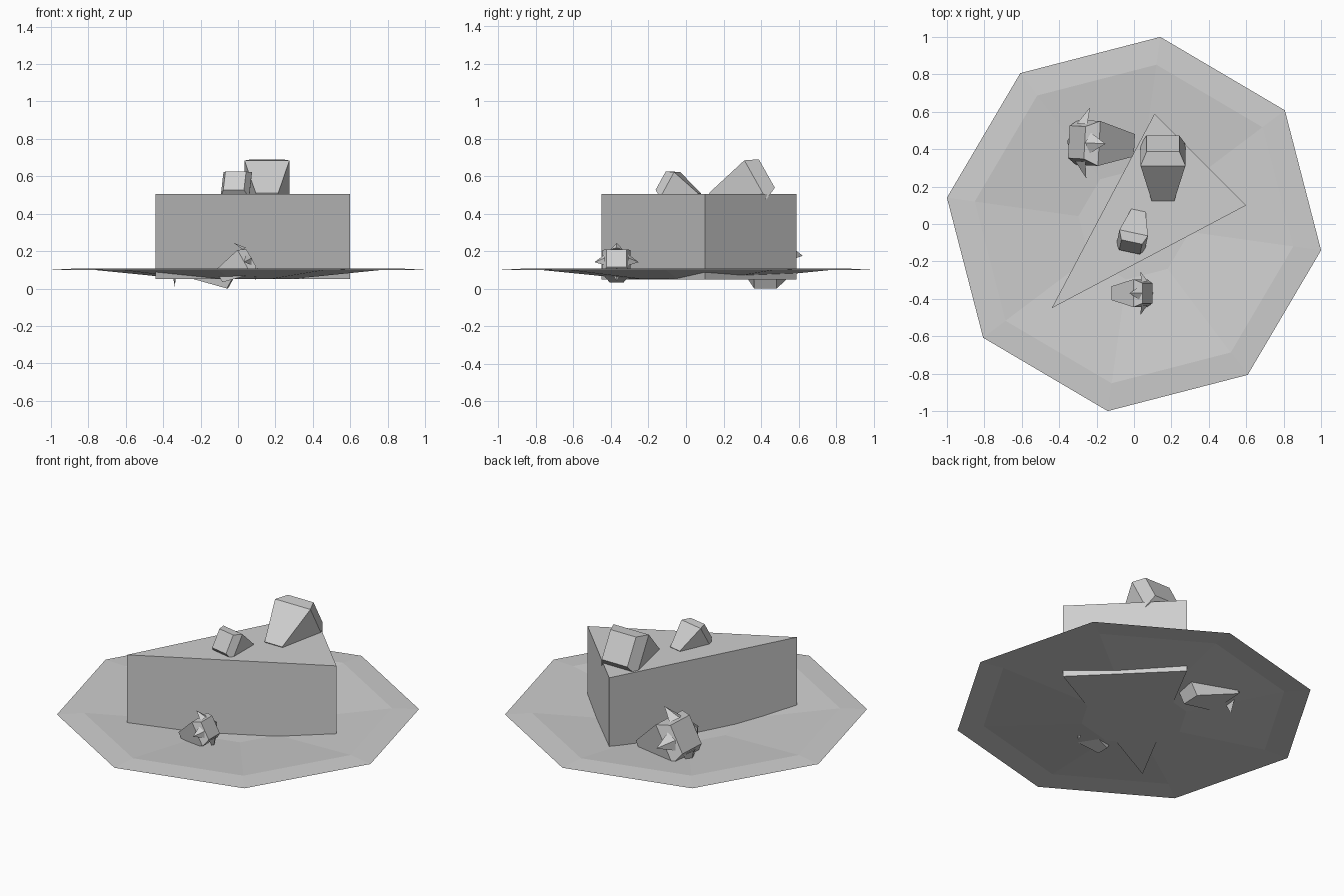
import bpy, bmesh
from math import radians, cos, sin, pi
from mathutils import Vector

cube = bpy.data.objects.get("Cube")
if cube:
    bpy.data.objects.remove(cube, do_unlink=True)

grey = bpy.data.materials.new("plain_grey")
grey.use_nodes = True
grey.diffuse_color = (0.62, 0.62, 0.62, 1)
grey.node_tree.nodes["Principled BSDF"].inputs["Base Color"].default_value = (0.62, 0.62, 0.62, 1)


def finish(name, bm, fix_normals=True):
    if fix_normals:
        bmesh.ops.recalc_face_normals(bm, faces=bm.faces)
    mesh = bpy.data.meshes.new(name)
    bm.to_mesh(mesh)
    bm.free()
    mesh.materials.append(grey)
    obj = bpy.data.objects.new(name, mesh)
    bpy.context.collection.objects.link(obj)
    return obj


def bridge(bm, a, b):
    n = len(a)
    for i in range(n):
        j = (i + 1) % n
        bm.faces.new((a[i], a[j], b[j], b[i]))


# Plate: one thin eight-sided sheet, a shallow dish with a drooping rim
bm = bmesh.new()
rings = []
for radius, z in ((1.01, 0.1), (0.86, 0.108), (0.3, 0.052)):
    angles = [radians(-8) + k * pi / 4 for k in range(8)]
    rings.append([bm.verts.new((radius * cos(t), radius * sin(t), z)) for t in angles])
bridge(bm, rings[0], rings[1])
bridge(bm, rings[1], rings[2])
bm.faces.new(rings[2])
finish("plate", bm, False)

# Cake slice: triangular prism sunk into the plate
bm = bmesh.new()
corners = ((-0.44, -0.45), (0.6, 0.1), (0.11, 0.59))
low, high = [[bm.verts.new((x, y, z)) for x, y in corners] for z in (0.05, 0.505)]
bridge(bm, low, high)
bm.faces.new(low)
bm.faces.new(high)
finish("cake_slice", bm)


def place(obj, x, y, z, size, yaw):
    """Lay a berry down with its tip dipping into the surface below."""
    t = radians(yaw)
    obj.location = (x + 0.07 * size * cos(t), y + 0.07 * size * sin(t), z + 0.075 * size)
    obj.rotation_euler = (0, radians(-29.3), t)
    obj.scale = (size, size, size)


def berry(name, leafy, *spot):
    # Body: square rings at the tip, shoulder and cap
    bm = bmesh.new()
    loops = []
    for x, h in ((-0.25, 0.06), (0, 0.12), (0.07, 0.087)):
        loops.append([bm.verts.new((x, a * h, b * h))
                      for a, b in ((-1, -1), (1, -1), (1, 1), (-1, 1))])
    bridge(bm, loops[0], loops[1])
    bridge(bm, loops[1], loops[2])
    bm.faces.new(loops[0])
    bm.faces.new(loops[2])
    place(finish(name, bm), *spot)
    if not leafy:
        return
    # Leaves: four ridged points folded back over the shoulder
    bm = bmesh.new()
    for k in range(4):
        out = Vector((0, cos(k * pi / 2), sin(k * pi / 2)))
        side = Vector((0, -out.z, out.y))
        cap = Vector((0.07, 0, 0))
        tip = bm.verts.new(out * 0.19)
        ridge = bm.verts.new(cap + out * 0.1 + Vector((0.005, 0, 0)))
        left = bm.verts.new(cap * 0.6 + out * 0.1 - side * 0.055)
        right = bm.verts.new(cap * 0.6 + out * 0.1 + side * 0.055)
        bm.faces.new((tip, ridge, left))
        bm.faces.new((tip, right, ridge))
        bm.faces.new((tip, left, right))
        bm.faces.new((ridge, right, left))
    place(finish(name + "_leaves", bm), *spot)


# Two berries on the cake, two on the plate
berry("large_top_berry", False, 0.155, 0.3, 0.505, 1, 90)
berry("small_top_berry", False, 0.0, -0.04, 0.505, 0.65, -102)
berry("back_plate_berry", True, -0.175, 0.43, 0.1, 1, 177)
berry("front_plate_berry", True, -0.01, -0.37, 0.095, 0.62, 0)
